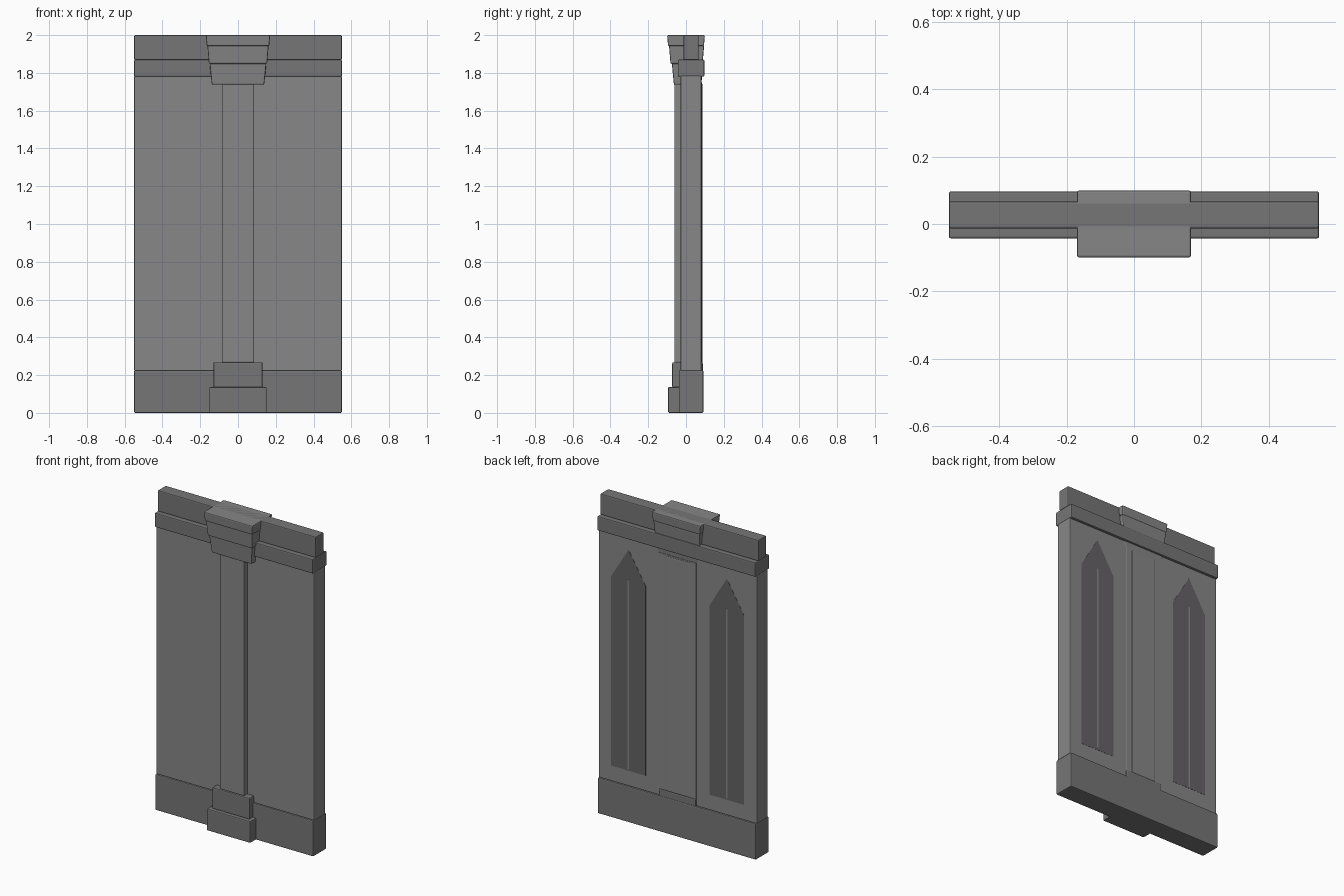
import bpy, bmesh

if "Cube" in bpy.data.objects:
    bpy.data.objects.remove(bpy.data.objects["Cube"])


def material(name, rgb):
    m = bpy.data.materials.new(name)
    m.diffuse_color = (*rgb, 1)
    m.use_nodes = True
    m.node_tree.nodes["Principled BSDF"].inputs["Base Color"].default_value = m.diffuse_color
    return m


STONE = material("pale_stone", (0.25, 0.243, 0.25))
TRIM = material("dark_stone", (0.18, 0.18, 0.18))
CAP = material("carved_stone", (0.24, 0.24, 0.24))
DARK = material("panel_shadow", (0.13, 0.125, 0.13))


def add_object(name, bm, mat, bevel=0.0):
    bmesh.ops.recalc_face_normals(bm, faces=bm.faces)
    mesh = bpy.data.meshes.new(name)
    bm.to_mesh(mesh)
    bm.free()
    mesh.materials.append(mat)
    ob = bpy.data.objects.new(name, mesh)
    bpy.context.collection.objects.link(ob)
    if bevel:
        mod = ob.modifiers.new("worn_edges", 'BEVEL')
        mod.width = bevel
        mod.segments = 2
    return ob


def block(name, half, y0, y1, z0, z1, mat, taper=0.0, bevel=0.006, x=0.0):
    """Bevelled block; taper narrows the bottom on all four sides."""
    bm = bmesh.new()
    bmesh.ops.create_cube(bm, size=2)
    for v in bm.verts:
        t = taper if v.co.z < 0 else 0
        v.co.x = x + v.co.x * (half - t)
        v.co.y = y0 + t if v.co.y < 0 else y1 - t
        v.co.z = z0 if v.co.z < 0 else z1
    return add_object(name, bm, mat, bevel)


# Wall slab and full-width courses, all sharing one centre plane
MID = 0.027
for name, depth, z0, z1, mat in [
    ("wall_base", 0.13, 0.0, 0.225, TRIM),
    ("wall_slab", 0.11, 0.222, 1.785, STONE),
    ("wall_moulding", 0.14, 1.78, 1.87, TRIM),
    ("wall_top_course", 0.08, 1.868, 2.0, TRIM),
]:
    block(name, 0.55, MID - depth / 2, MID + depth / 2, z0, z1, mat)

# Central pilaster with its shallow rear backing
block("pilaster_shaft", 0.086, -0.062, 0.088, 0.265, 1.742, STONE)
block("pilaster_backing", 0.13, 0.03, 0.085, 0.26, 1.75, STONE, bevel=0.002)

# Stepped plinth
block("plinth_lower", 0.152, -0.095, 0.09, 0.0, 0.137, TRIM)
block("plinth_upper", 0.13, -0.073, 0.089, 0.135, 0.268, TRIM)

# Stepped, tapering capital
block("capital_lower", 0.15, -0.075, 0.092, 1.738, 1.85, CAP, 0.011)
block("capital_middle", 0.162, -0.09, 0.096, 1.848, 1.945, CAP, 0.008)
block("capital_upper", 0.17, -0.1, 0.1, 1.942, 2.0, CAP, 0.005)

# Pair of pointed blind panels on the rear, each with a thin centre bar
REAR = MID + 0.055
PROFILE = [(-0.12, 0.32), (0.12, 0.32), (0.12, 1.51), (0, 1.71), (-0.12, 1.51)]
for side, label in ((-1, "left"), (1, "right")):
    cx = side * 0.342
    bm = bmesh.new()
    face = bm.faces.new([bm.verts.new((cx + x, REAR - 0.003, z)) for x, z in PROFILE])
    ext = bmesh.ops.extrude_face_region(bm, geom=[face])
    for v in ext["geom"]:
        if isinstance(v, bmesh.types.BMVert):
            v.co.y += 0.004
    add_object("pointed_panel_" + label, bm, DARK)
    block("panel_bar_" + label, 0.005, REAR - 0.003, REAR + 0.002, 0.33, 1.52,
          STONE, bevel=0, x=cx)
